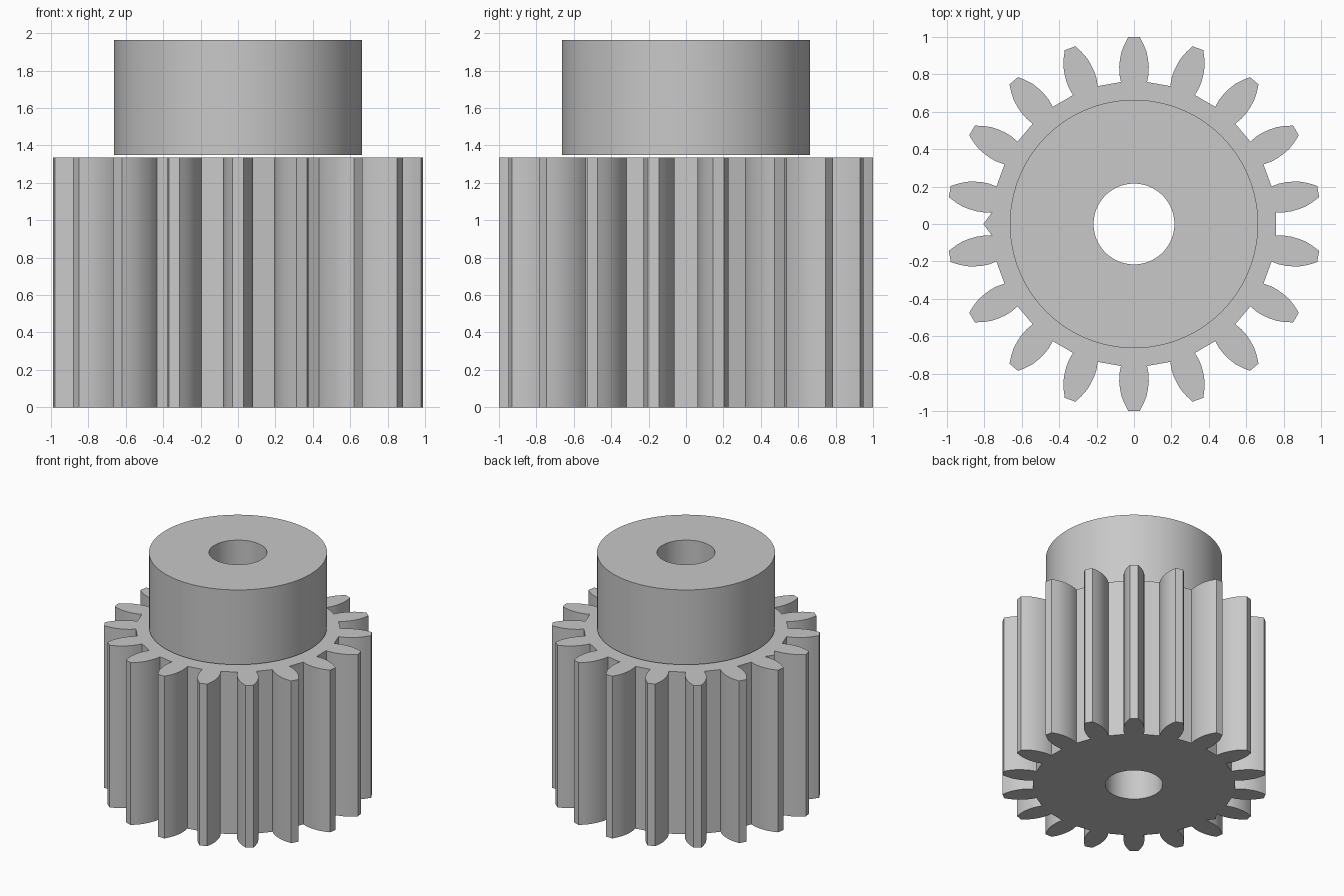
import bpy, bmesh
from math import radians, cos, sin, tau
from mathutils import Vector, Matrix

cube = bpy.data.objects.get("Cube")
if cube:
    bpy.data.objects.remove(cube, do_unlink=True)

# One plain grey metal
metal = bpy.data.materials.new("grey metal")
metal.use_nodes = True
metal.diffuse_color = (0.58, 0.58, 0.58, 1)
metal.node_tree.nodes["Principled BSDF"].inputs["Base Color"].default_value = metal.diffuse_color

TEETH = 18
BORE = 0.216
# Half tooth from root to tip: (radial distance, half width)
FLANK = [(0.759, 0.07), (0.80, 0.078), (0.84, 0.079), (0.88, 0.075),
         (0.92, 0.067), (0.96, 0.051), (1.0, 0.03)]


def circle(radius, count=96):
    return [Vector((radius * cos(tau * i / count), radius * sin(tau * i / count), 0))
            for i in range(count)]


def gear_outline():
    tooth = [(r, -w) for r, w in FLANK] + [(r, w) for r, w in reversed(FLANK)]
    points = []
    for i in range(TEETH):
        angle = tau * (i + 0.5) / TEETH
        turn = Matrix.Rotation(angle, 3, "Z")
        points += [turn @ Vector((r, w, 0)) for r, w in tooth]
        # Small pointed ridge in the valley on the right side
        if i == TEETH // 2 - 1:
            points.append(Vector((-0.805, 0, 0)))
    return points


def bored_prism(name, outline, bottom, top):
    """Extrude an outline with a round bore through it."""
    bm = bmesh.new()
    for loop in (outline, circle(BORE)):
        verts = [bm.verts.new(p + Vector((0, 0, bottom))) for p in loop]
        for a, b in zip(verts, verts[1:] + verts[:1]):
            bm.edges.new((a, b))
    bmesh.ops.triangle_fill(bm, edges=bm.edges[:], use_beauty=True, normal=(0, 0, 1))
    extruded = bmesh.ops.extrude_face_region(bm, geom=bm.faces[:], use_keep_orig=True)
    raised = [g for g in extruded["geom"] if isinstance(g, bmesh.types.BMVert)]
    bmesh.ops.translate(bm, verts=raised, vec=(0, 0, top - bottom))
    bmesh.ops.recalc_face_normals(bm, faces=bm.faces[:])
    mesh = bpy.data.meshes.new(name)
    bm.to_mesh(mesh)
    bm.free()
    mesh.materials.append(metal)
    obj = bpy.data.objects.new(name, mesh)
    bpy.context.collection.objects.link(obj)
    bpy.ops.object.select_all(action="DESELECT")
    obj.select_set(True)
    bpy.context.view_layer.objects.active = obj
    bpy.ops.object.shade_smooth_by_angle(angle=radians(25))
    return obj


# Toothed body, and the hub sitting just above it
bored_prism("toothed_body", gear_outline(), 0, 1.335)
bored_prism("hub", circle(0.664), 1.35, 1.965)
